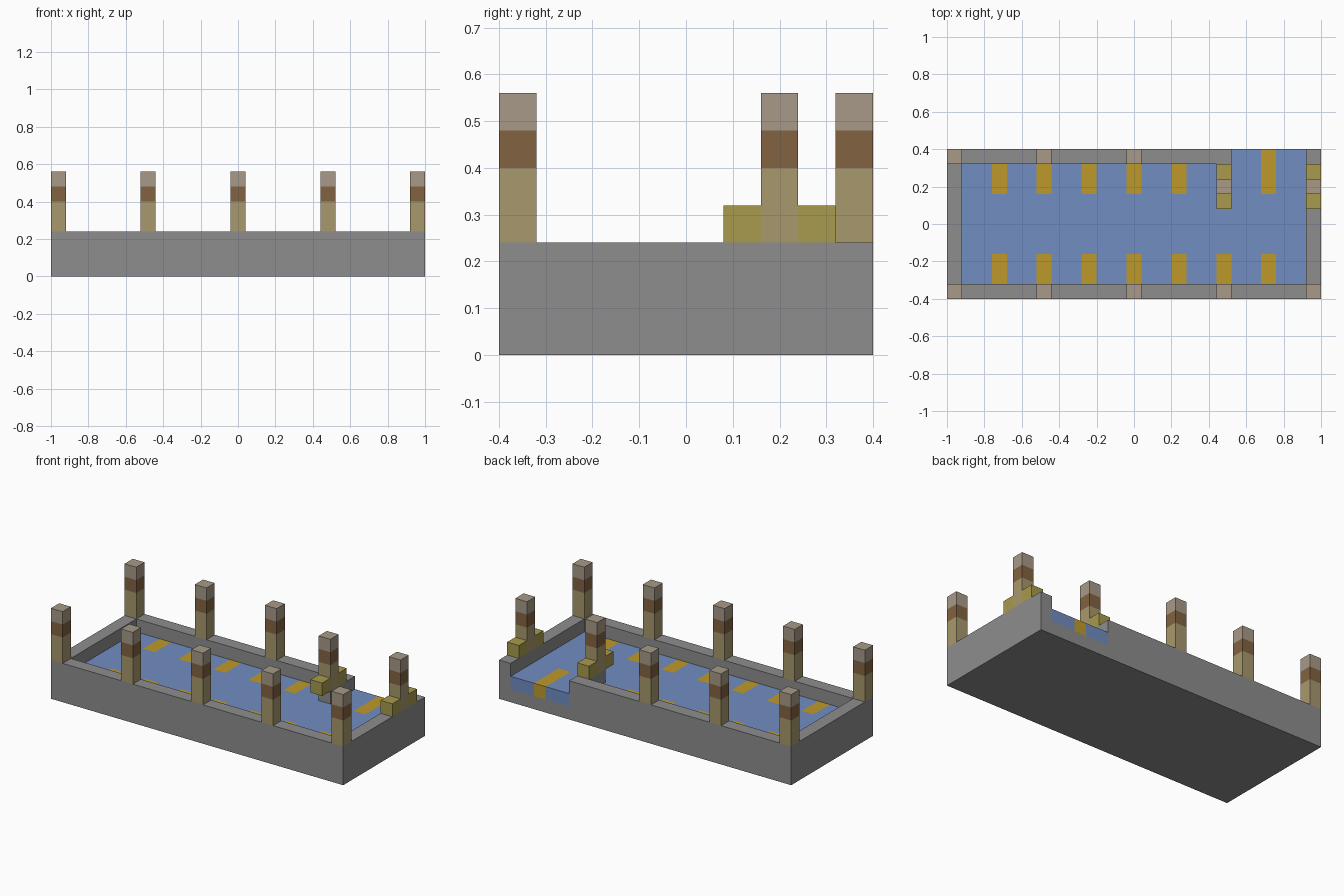
import bpy, bmesh

U = 0.08  # block size

cube = bpy.data.objects.get("Cube")
if cube:
    bpy.data.objects.remove(cube, do_unlink=True)


def material(name, srgb):
    lin = [((c / 255 + 0.055) / 1.055) ** 2.4 for c in srgb] + [1.0]
    m = bpy.data.materials.new(name)
    m.use_nodes = True
    m.diffuse_color = lin
    m.node_tree.nodes["Principled BSDF"].inputs["Base Color"].default_value = lin
    return m


STONE = material("grey stone", (141, 141, 141))
BLUE = material("blue floor", (113, 141, 194))
GOLD = material("gold stripe", (190, 154, 42))
TAN = material("tan post", (167, 152, 109))
BROWN = material("brown band", (130, 99, 66))
TAUPE = material("taupe cap", (167, 154, 135))
OLIVE = material("olive block", (168, 154, 77))


def prism(name, outline, z0, z1, mats, cuts=(), rule=None):
    """Extrude a plan outline, cut it on (axis, value) planes, colour faces by rule."""
    bm = bmesh.new()
    base = bm.faces.new([bm.verts.new((x, y, z0)) for x, y in outline])
    ext = bmesh.ops.extrude_face_region(bm, geom=[base], use_keep_orig=True)
    for v in ext["geom"]:
        if isinstance(v, bmesh.types.BMVert):
            v.co.z = z1
    bmesh.ops.recalc_face_normals(bm, faces=bm.faces[:])
    if cuts:
        bmesh.ops.triangulate(bm, faces=bm.faces[:])
    for axis, value in cuts:
        co, no = [0, 0, 0], [0, 0, 0]
        co[axis], no[axis] = value, 1
        bmesh.ops.bisect_plane(bm, geom=bm.verts[:] + bm.edges[:] + bm.faces[:],
                               plane_co=co, plane_no=no, dist=1e-5)
    if rule:
        for f in bm.faces:
            f.material_index = rule(f.calc_center_median())
        bmesh.ops.dissolve_limit(bm, angle_limit=0.01, verts=bm.verts[:],
                                 edges=bm.edges[:], delimit={'MATERIAL'})
    me = bpy.data.meshes.new(name)
    bm.to_mesh(me)
    bm.free()
    for m in mats:
        me.materials.append(m)
    ob = bpy.data.objects.new(name, me)
    bpy.context.collection.objects.link(ob)
    return ob


def rect(x, y, hx=U / 2, hy=U / 2):
    return [(x - hx, y - hy), (x + hx, y - hy), (x + hx, y + hy), (x - hx, y + hy)]


# Foundation slab
prism("foundation", rect(0, 0, 1, 0.4), 0, U, [STONE])

# Perimeter wall, open at the back left, with a short return wall
prism("perimeter_wall",
      [(0.52, 0.4), (-1, 0.4), (-1, -0.4), (1, -0.4), (1, 0.4), (0.92, 0.4),
       (0.92, -0.32), (-0.92, -0.32), (-0.92, 0.32), (0.44, 0.32),
       (0.44, 0.16), (0.52, 0.16)], U, 3 * U, [STONE])

# Floor with gold stripes along both long sides
stripes = [0.24 * i for i in range(-3, 4)]


def floor_rule(c):
    return int(abs(c.y) > 0.16 and any(abs(c.x - s) < U / 2 - 0.001 for s in stripes))


floor_cuts = [(0, s + side * U / 2) for s in stripes for side in (-1, 1)]
floor_cuts += [(1, -0.16), (1, 0.16)]
prism("floor",
      [(-0.92, -0.32), (0.92, -0.32), (0.92, 0.4), (0.52, 0.4), (0.52, 0.16),
       (0.44, 0.16), (0.44, 0.32), (-0.92, 0.32)],
      U, 2 * U, [BLUE, GOLD], floor_cuts, floor_rule)


# Banded posts
def post_rule(c):
    return (c.z > 5 * U) + (c.z > 6 * U)


columns = [-0.96, -0.48, 0, 0.48, 0.96]
spots = [("front_post", x, -0.36) for x in columns]
spots += [("back_post", x, 0.36) for x in columns[:3]]
spots += [("gate_post", x, 0.2) for x in columns[3:]]
for name, x, y in spots:
    prism(name, rect(x, y), 3 * U, 7 * U, [TAN, BROWN, TAUPE],
          [(2, 5 * U), (2, 6 * U)], post_rule)

# Olive blocks on either side of each gate post
for x in columns[3:]:
    for side in (-1, 1):
        prism("gate_block", rect(x, 0.2 + side * U), 3 * U, 4 * U, [OLIVE])
